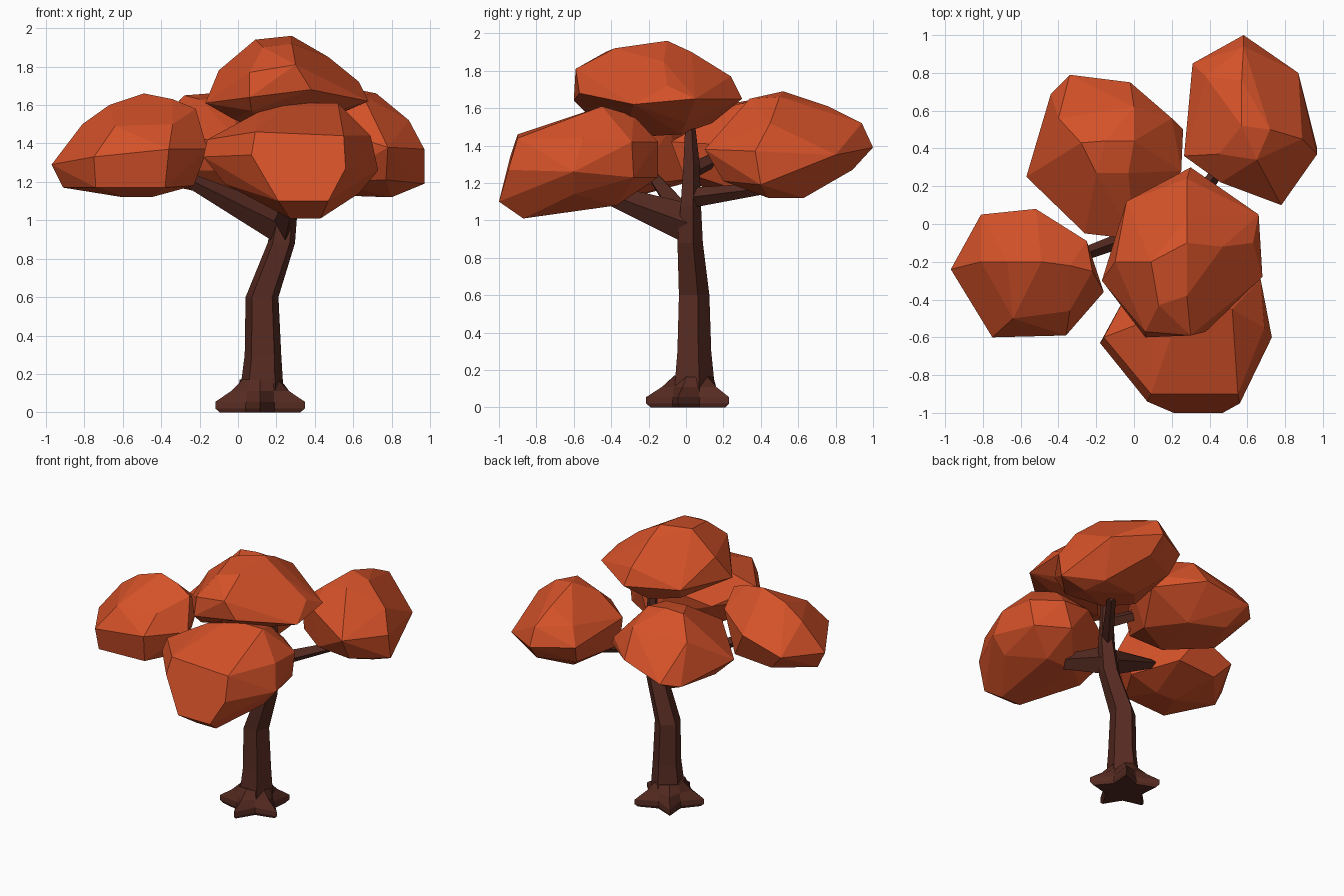
import bpy, bmesh, math
from mathutils import Vector


def material(name, rgb):
    m = bpy.data.materials.new(name)
    m.diffuse_color = (*rgb, 1)
    return m


LEAF = material("autumn orange", (0.66, 0.083, 0.022))
BARK = material("dark bark", (0.093, 0.024, 0.0155))


def finish(name, bm, mat):
    bmesh.ops.recalc_face_normals(bm, faces=bm.faces[:])
    me = bpy.data.meshes.new(name)
    bm.to_mesh(me)
    bm.free()
    me.materials.append(mat)
    bpy.context.collection.objects.link(bpy.data.objects.new(name, me))


def clump(name, pts):
    """Faceted leaf clump: convex hull of its corner points."""
    bm = bmesh.new()
    for p in pts:
        bm.verts.new(p)
    bmesh.ops.convex_hull(bm, input=bm.verts[:])
    loose = [v for v in bm.verts if not v.link_faces]
    bmesh.ops.delete(bm, geom=loose, context='VERTS')
    bmesh.ops.dissolve_limit(bm, angle_limit=math.radians(6),
                             verts=bm.verts[:], edges=bm.edges[:])
    finish(name, bm, LEAF)


def loft(name, rings):
    """Join rings of points into a capped skin."""
    bm = bmesh.new()
    rows = [[bm.verts.new(p) for p in r] for r in rings]
    n = len(rows[0])
    for a, b in zip(rows, rows[1:]):
        for i in range(n):
            j = (i + 1) % n
            bm.faces.new((a[i], a[j], b[j], b[i]))
    bm.faces.new(rows[0])
    bm.faces.new(rows[-1])
    finish(name, bm, BARK)


def circle(x, y, z, radii, start):
    n = len(radii)
    return [(x + r * math.cos(start + math.tau * i / n),
             y + r * math.sin(start + math.tau * i / n), z)
            for i, r in enumerate(radii)]


# Trunk: five-sided, leaning
loft("trunk", [circle(x, y, z, [r] * 5, math.radians(-126)) for x, y, z, r in (
    (0.12, 0.035, 0.02, 0.115), (0.125, 0.035, 0.15, 0.115),
    (0.13, 0.035, 0.3, 0.1), (0.125, 0.035, 0.6, 0.09),
    (0.225, 0.015, 0.88, 0.075), (0.255, 0.02, 1.08, 0.06),
    (0.26, 0.025, 1.3, 0.048), (0.26, 0.02, 1.5, 0.03))])

# Flared star of five roots
a0 = math.radians(-90)
loft("roots", [circle(0.115, 0.032, z, [r, s] * 5, a0) for z, r, s in (
    (0.0, 0.22, 0.125), (0.02, 0.245, 0.13), (0.055, 0.245, 0.125),
    (0.11, 0.16, 0.12), (0.17, 0.095, 0.112))])


def branch(name, a, b, h0, w0, h1, w1):
    """Tapered branch with a diamond section, deep at the trunk."""
    a, b = Vector(a), Vector(b)
    side = (b - a).cross(Vector((0, 0, 1))).normalized()
    up = Vector((0, 0, 1))
    loft(name, [[p + up * h, p + side * w, p - up * h, p - side * w]
                for p, h, w in ((a, h0, w0), (b, h1, w1))])


branch("left_branch", (0.2, 0.01, 0.98), (-0.38, -0.2, 1.27), 0.1, 0.05, 0.025, 0.03)
branch("front_branch", (0.24, 0.0, 0.985), (0.29, -0.45, 1.15), 0.11, 0.055, 0.05, 0.04)
branch("right_branch", (0.25, 0.02, 1.12), (0.55, 0.42, 1.17), 0.055, 0.04, 0.03, 0.03)
branch("back_branch", (0.26, 0.02, 1.26), (-0.05, 0.27, 1.38), 0.05, 0.04, 0.03, 0.03)

# Leaf clumps
clump("left_leaves", [
    (-0.97, -0.24, 1.29), (-0.91, -0.24, 1.17), (-0.81, 0.05, 1.32),
    (-0.52, 0.08, 1.42), (-0.25, -0.09, 1.48), (-0.16, -0.36, 1.37),
    (-0.36, -0.59, 1.37), (-0.75, -0.6, 1.33), (-0.74, -0.57, 1.17),
    (-0.38, -0.55, 1.17), (-0.64, -0.5, 1.49), (-0.34, -0.46, 1.5),
    (-0.49, -0.2, 1.66), (-0.34, -0.22, 1.63), (-0.22, -0.25, 1.58),
    (-0.67, -0.2, 1.6), (-0.81, -0.2, 1.5), (-0.6, -0.3, 1.12),
    (-0.45, -0.3, 1.12), (-0.23, -0.3, 1.18), (-0.7, 0.0, 1.2), (-0.4, 0.0, 1.22)])

clump("back_leaves", [
    (-0.57, 0.25, 1.32), (-0.44, 0.69, 1.25), (-0.34, 0.79, 1.28),
    (-0.02, 0.75, 1.36), (0.2, 0.56, 1.4), (0.26, 0.5, 1.32),
    (0.25, 0.28, 1.4), (0.0, -0.08, 1.42), (-0.26, -0.05, 1.42),
    (-0.28, 0.43, 1.65), (-0.15, 0.44, 1.66), (0.0, 0.44, 1.64),
    (-0.2, 0.27, 1.63), (-0.03, 0.27, 1.62), (-0.4, 0.56, 1.52),
    (0.0, 0.62, 1.55), (-0.25, 0.02, 1.26), (0.02, -0.02, 1.26),
    (-0.45, 0.3, 1.2), (-0.3, 0.6, 1.17), (-0.05, 0.5, 1.16),
    (-0.12, 0.15, 1.13), (0.12, 0.25, 1.17)])

clump("right_leaves", [
    (0.31, 0.85, 1.4), (0.58, 1.0, 1.39), (0.87, 0.8, 1.35),
    (0.97, 0.37, 1.37), (0.97, 0.4, 1.19), (0.78, 0.1, 1.38),
    (0.46, 0.22, 1.48), (0.265, 0.36, 1.45), (0.57, 0.52, 1.69),
    (0.65, 0.34, 1.65), (0.72, 0.5, 1.66), (0.89, 0.45, 1.52),
    (0.58, 0.94, 1.52), (0.57, 0.76, 1.61), (0.38, 0.78, 1.52),
    (0.6, 0.89, 1.27), (0.78, 0.63, 1.12), (0.8, 0.44, 1.12),
    (0.5, 0.6, 1.13), (0.77, 0.2, 1.21), (0.48, 0.25, 1.2),
    (0.29, 0.36, 1.24), (0.35, 0.78, 1.26), (0.45, 0.37, 1.6)])

clump("top_leaves", [
    (0.3, 0.3, 1.65), (-0.04, 0.12, 1.64), (-0.17, -0.3, 1.61),
    (0.06, -0.6, 1.64), (0.06, -0.57, 1.77), (0.3, -0.59, 1.81),
    (0.38, -0.57, 1.68), (0.68, -0.28, 1.62), (0.66, 0.05, 1.65),
    (0.63, -0.1, 1.72), (-0.1, -0.2, 1.78), (0.09, -0.2, 1.94),
    (0.13, -0.43, 1.9), (0.28, -0.1, 1.96), (0.28, -0.38, 1.92),
    (0.28, 0.03, 1.9), (0.47, -0.12, 1.85), (0.28, 0.24, 1.77),
    (0.07, -0.53, 1.57), (-0.03, -0.3, 1.53), (0.2, 0.14, 1.52),
    (0.45, 0.0, 1.52), (0.45, -0.3, 1.55), (0.03, 0.02, 1.53),
    (0.15, -0.2, 1.45), (0.3, -0.03, 1.46)])

clump("front_leaves", [
    (0.07, -0.94, 1.34), (0.21, -1.0, 1.1), (0.47, -1.0, 1.1),
    (0.56, -0.95, 1.27), (0.09, -0.9, 1.46), (0.55, -0.9, 1.44),
    (-0.18, -0.63, 1.33), (-0.16, -0.6, 1.42), (0.73, -0.6, 1.26),
    (0.69, -0.55, 1.44), (0.27, -0.87, 1.01), (0.43, -0.87, 1.01),
    (0.1, -0.5, 1.56), (0.25, -0.45, 1.61), (0.52, -0.45, 1.61),
    (0.67, -0.29, 1.42), (0.64, -0.28, 1.23), (0.45, -0.28, 1.56),
    (0.25, -0.18, 1.45), (0.48, -0.15, 1.42), (0.42, -0.15, 1.23),
    (0.0, -0.3, 1.35), (0.22, -0.37, 1.08), (0.45, -0.37, 1.08),
    (-0.07, -0.65, 1.19), (0.63, -0.6, 1.14)])
